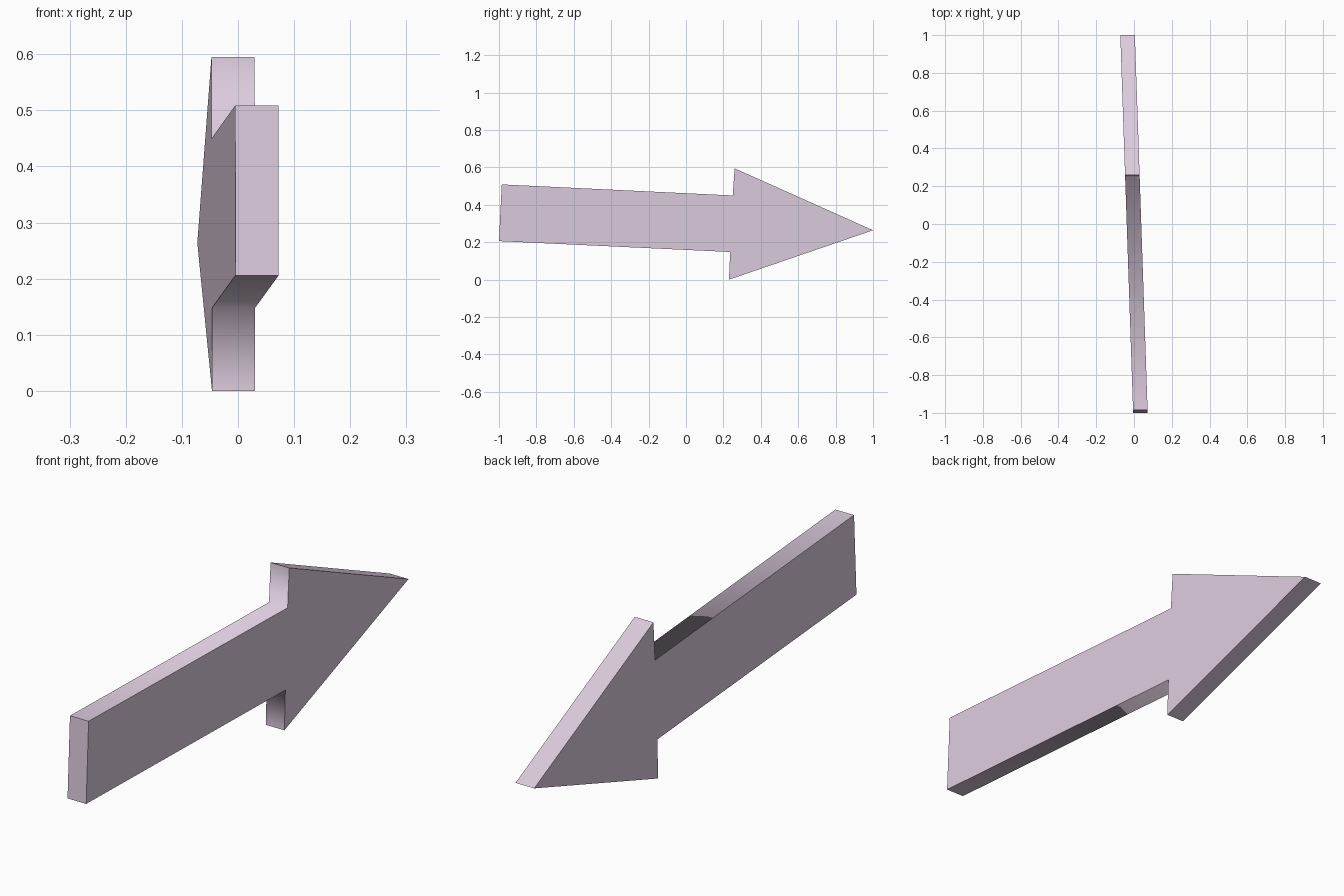
import bpy, bmesh
from mathutils import Vector

cube = bpy.data.objects.get("Cube")
if cube:
    bpy.data.objects.remove(cube, do_unlink=True)

# Pale lilac surface colour
lilac = bpy.data.materials.new("pale_lilac")
lilac.use_nodes = True
colour = (0.72, 0.60, 0.73, 1)
lilac.diffuse_color = colour
lilac.node_tree.nodes["Principled BSDF"].inputs["Base Color"].default_value = colour

# Arrow outline (y, z), from the tail's top edge round to its lower edge
outline = [(-0.985, 0.509), (0.25, 0.45), (0.26, 0.595), (1, 0.264),
           (0.23, 0), (0.236, 0.148), (-1, 0.206)]
NOTCHES = (1, 5)
THICKNESS = 0.077
SLANT = -0.034  # sideways drift along the arrow's length


def side(bm, offset):
    return [bm.verts.new((SLANT * y + offset, y, z)) for y, z in outline]


# Arrow slab: two flat sides joined by an edge strip
bm = bmesh.new()
left = side(bm, THICKNESS / 2)
right = side(bm, -THICKNESS / 2)
bm.faces.new(left)
bm.faces.new(right)
for i in range(len(outline)):
    j = (i + 1) % len(outline)
    bm.faces.new((left[i], left[j], right[j], right[i]))
bmesh.ops.recalc_face_normals(bm, faces=bm.faces)

# Shading flows through the notches, every other edge is crisp
for face in bm.faces:
    face.smooth = True
for edge in bm.edges:
    edge.smooth = False
for i in NOTCHES:
    bm.edges.get((left[i], right[i])).smooth = True

mesh = bpy.data.meshes.new("arrow")
bm.to_mesh(mesh)
bm.free()
mesh.materials.append(lilac)
arrow = bpy.data.objects.new("arrow", mesh)
bpy.context.collection.objects.link(arrow)
